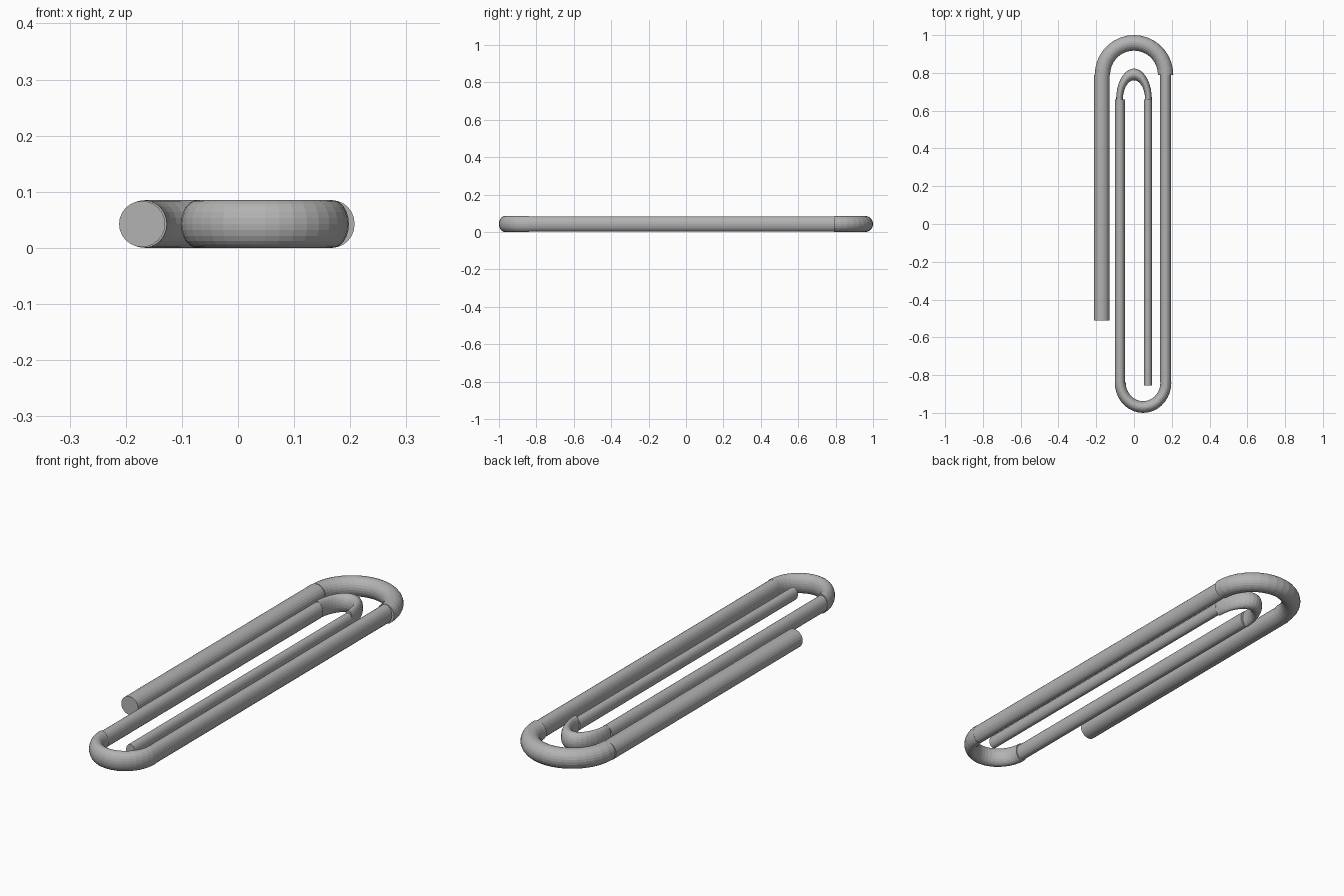
import bpy, bmesh, math

if "Cube" in bpy.data.objects:
    bpy.data.objects.remove(bpy.data.objects["Cube"])

steel = bpy.data.materials.new("steel_grey")
steel.diffuse_color = (0.45, 0.45, 0.45, 1)
steel.use_nodes = True
steel.node_tree.nodes["Principled BSDF"].inputs["Base Color"].default_value = steel.diffuse_color

SIDES = 24      # sides round the wire
STEPS = 18      # segments along each half bend
ZC = 0.0425     # height of the wire centre


def sweep(name, rings):
    """Skin a list of closed rings and cap both ends."""
    bm = bmesh.new()
    vs = [[bm.verts.new(p) for p in ring] for ring in rings]
    for a, b in zip(vs, vs[1:]):
        for i in range(SIDES):
            j = (i + 1) % SIDES
            bm.faces.new((a[i], a[j], b[j], b[i]))
    bm.faces.new(vs[0])
    bm.faces.new(vs[-1])
    bmesh.ops.recalc_face_normals(bm, faces=bm.faces)
    me = bpy.data.meshes.new(name)
    bm.to_mesh(me)
    bm.free()
    me.materials.append(steel)
    ob = bpy.data.objects.new(name, me)
    bpy.context.collection.objects.link(ob)


def angles():
    return [2 * math.pi * i / SIDES for i in range(SIDES)]


def leg(name, x, y0, y1, half_w, half_h):
    """Straight wire along y with an elliptical section."""
    sweep(name, [[(x + half_w * math.cos(t), y, ZC + half_h * math.sin(t))
                  for t in angles()] for y in (y0, y1)])


def bend(name, x, y, major, half_w, half_h, squash, side):
    """Half ring, squashed in x; side is 1 for the back, -1 for the front."""
    rings = []
    for s in range(STEPS + 1):
        a = math.pi * s / STEPS
        rings.append([(x + squash * (major + half_w * math.cos(t)) * math.cos(a),
                       y + side * (major + half_w * math.cos(t)) * math.sin(a),
                       ZC + half_h * math.sin(t)) for t in angles()])
    sweep(name, rings)


# straight wires, from the outside end to the inside end
leg("outer_left_leg", -0.171, -0.51, 0.79, 0.041, 0.041)
leg("outer_right_leg", 0.167, -0.84, 0.79, 0.030, 0.041)
leg("middle_leg", -0.074, -0.84, 0.66, 0.027, 0.036)
leg("inner_leg", 0.074, -0.855, 0.66, 0.021, 0.028)

# half-ring bends
bend("back_outer_bend", 0, 0.79, 0.169, 0.041, 0.0425, 0.99, 1)
bend("front_bend", 0.048, -0.84, 0.129, 0.031, 0.0425, 0.935, -1)
bend("back_inner_bend", 0, 0.66, 0.132, 0.031, 0.040, 0.58, 1)
